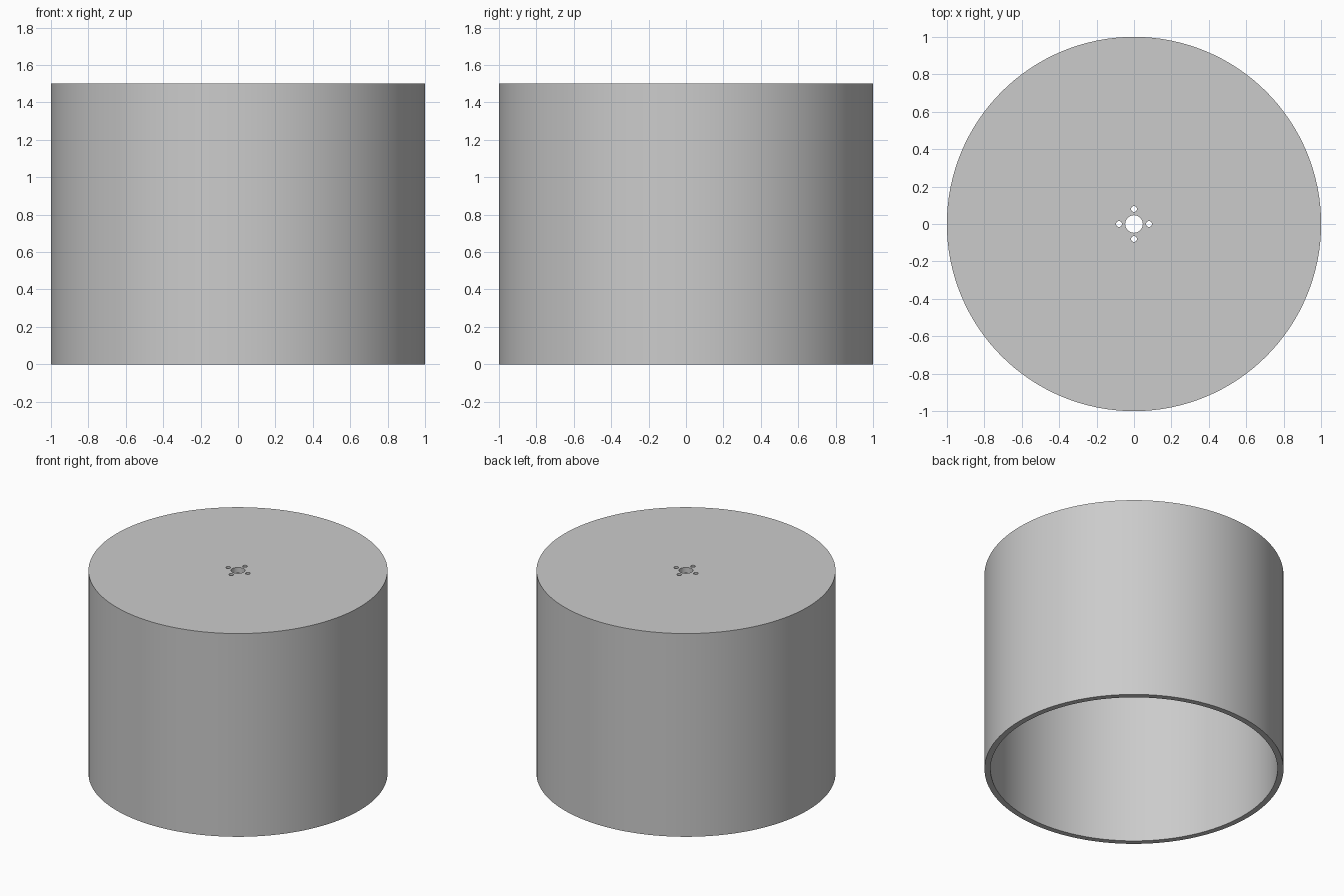
import bpy
import bmesh
import math
from mathutils import Matrix

cube = bpy.data.objects.get("Cube")
if cube:
    bpy.data.objects.remove(cube, do_unlink=True)

RADIUS, HEIGHT, WALL = 1.0, 1.5, 0.04
SHAFT_R, BOLT_R, BOLT_CIRCLE = 0.047, 0.016, 0.08

grey = bpy.data.materials.new("light_grey")
grey.use_nodes = True
grey.diffuse_color = (0.6, 0.6, 0.6, 1)
grey.node_tree.nodes["Principled BSDF"].inputs["Base Color"].default_value = (0.6, 0.6, 0.6, 1)


def cylinders(name, specs, segments):
    """One object holding upright cylinders given as (x, y, radius, bottom, top)."""
    bm = bmesh.new()
    for x, y, r, z0, z1 in specs:
        bmesh.ops.create_cone(bm, cap_ends=True, segments=segments, radius1=r, radius2=r,
                              depth=z1 - z0, matrix=Matrix.Translation((x, y, (z0 + z1) / 2)))
    mesh = bpy.data.meshes.new(name)
    bm.to_mesh(mesh)
    bm.free()
    mesh.materials.append(grey)
    obj = bpy.data.objects.new(name, mesh)
    bpy.context.collection.objects.link(obj)
    return obj


# Solid drum, open cavity from below, and the holes through the lid
drum = cylinders("drum_shell", [(0, 0, RADIUS, 0, HEIGHT)], 128)
cavity = cylinders("cavity_cutter", [(0, 0, RADIUS - WALL, -0.2, HEIGHT - WALL)], 128)
low, high = HEIGHT - 3 * WALL, HEIGHT + WALL
holes = [(0, 0, SHAFT_R, low, high)]
for i in range(4):
    a = i * math.pi / 2
    holes.append((BOLT_CIRCLE * math.cos(a), BOLT_CIRCLE * math.sin(a), BOLT_R, low, high))
lid_holes = cylinders("lid_hole_cutter", holes, 32)

# Cut the shell and discard the cutters
bpy.ops.object.select_all(action="DESELECT")
bpy.context.view_layer.objects.active = drum
drum.select_set(True)
for cutter in (cavity, lid_holes):
    cutter.hide_render = True
    mod = drum.modifiers.new(cutter.name, "BOOLEAN")
    mod.operation = "DIFFERENCE"
    mod.solver = "EXACT"
    mod.object = cutter
    bpy.ops.object.modifier_apply(modifier=mod.name)
    bpy.data.objects.remove(cutter, do_unlink=True)

# Round walls smooth, rims sharp
bpy.ops.object.shade_smooth_by_angle(angle=math.radians(30))
